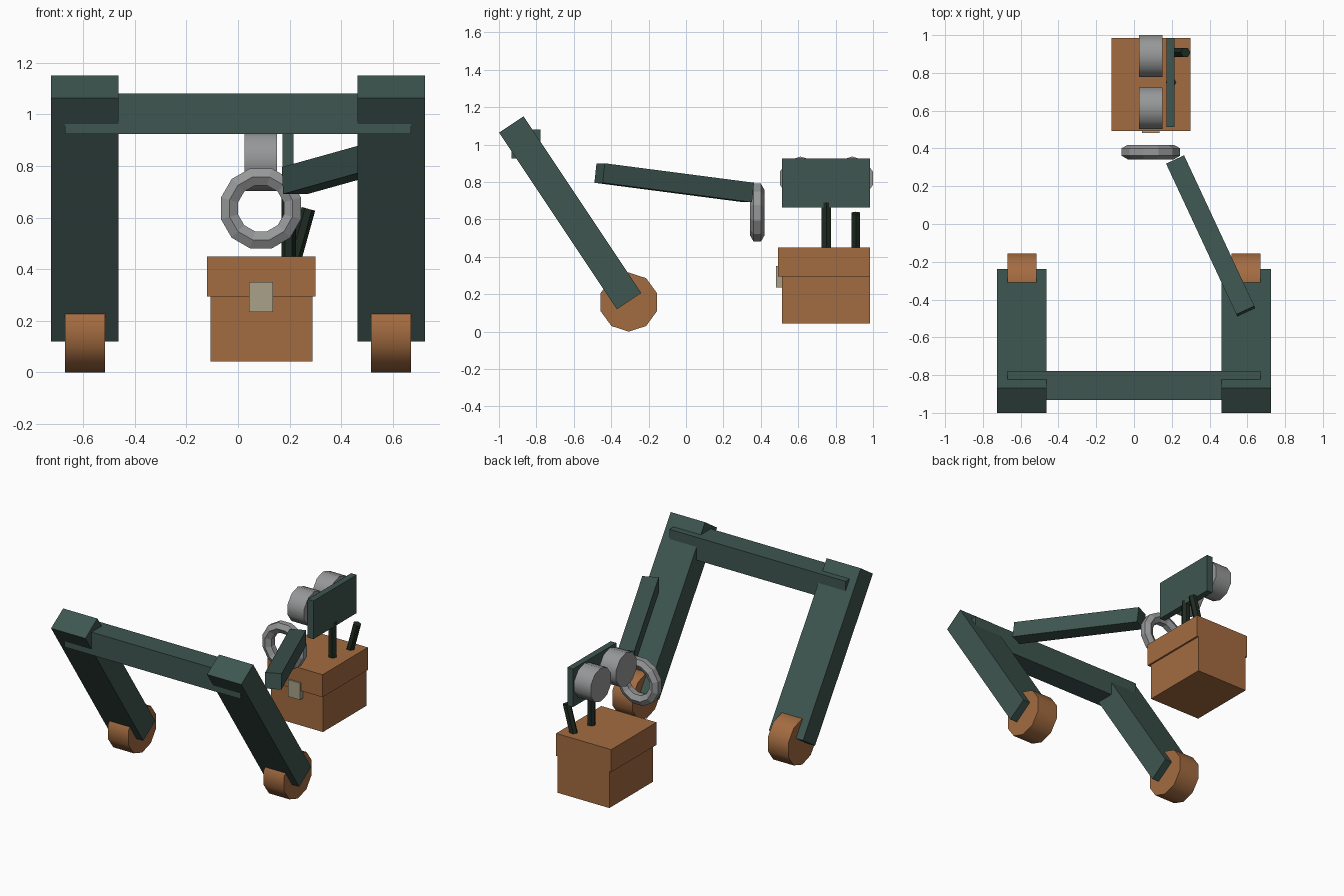
import bpy
import bmesh
import math
from mathutils import Matrix, Vector

cube = bpy.data.objects.get("Cube")
if cube:
    bpy.data.objects.remove(cube, do_unlink=True)


def srgb(r, g, b):
    lin = [(c / 255 / 12.92) if c < 10 else ((c / 255 + 0.055) / 1.055) ** 2.4 for c in (r, g, b)]
    return (*lin, 1.0)


def material(name, *rgb):
    mat = bpy.data.materials.new(name)
    mat.use_nodes = True
    mat.diffuse_color = srgb(*rgb)
    mat.node_tree.nodes["Principled BSDF"].inputs["Base Color"].default_value = srgb(*rgb)
    mat.node_tree.nodes["Principled BSDF"].inputs["Roughness"].default_value = 0.8
    return mat


GREEN = material("slate green", 62, 86, 80)
BROWN = material("copper brown", 164, 108, 65)
GREY = material("steel grey", 150, 151, 152)
TAN = material("pale brass", 170, 161, 137)
DARK = material("dark green", 31, 43, 33)


def finish(name, bm, mat, smooth=False):
    bmesh.ops.recalc_face_normals(bm, faces=bm.faces)
    mesh = bpy.data.meshes.new(name)
    bm.to_mesh(mesh)
    bm.free()
    mesh.materials.append(mat)
    obj = bpy.data.objects.new(name, mesh)
    bpy.context.collection.objects.link(obj)
    if smooth:
        bpy.ops.object.select_all(action='DESELECT')
        obj.select_set(True)
        bpy.context.view_layer.objects.active = obj
        bpy.ops.object.shade_smooth_by_angle(angle=math.radians(40))
    return obj


def box(name, mat, x, y, z):
    """Upright box from (low, high) ranges."""
    bm = bmesh.new()
    bmesh.ops.create_cube(bm, size=1)
    for v in bm.verts:
        v.co = [(r[0] + r[1]) / 2 + c * (r[1] - r[0]) for r, c in zip((x, y, z), v.co)]
    return finish(name, bm, mat)


def beam(name, mat, start, end, width, thick):
    """Box running between two points, with level sides."""
    start, end = Vector(start), Vector(end)
    along = (end - start).normalized()
    side = along.cross(Vector((0, 0, 1))).normalized()
    rot = Matrix((side, along, side.cross(along))).transposed().to_4x4()
    bm = bmesh.new()
    bmesh.ops.create_cube(bm, size=1)
    bmesh.ops.scale(bm, vec=(width, (end - start).length, thick), verts=bm.verts)
    bmesh.ops.transform(bm, matrix=Matrix.Translation((start + end) / 2) @ rot, verts=bm.verts)
    return finish(name, bm, mat)


def prism(name, mat, start, end, radius, sides, corner, smooth=False):
    """Regular prism between two points, with one corner towards a direction."""
    start, end = Vector(start), Vector(end)
    along = (end - start).normalized()
    u = Vector(corner)
    u = (u - along * u.dot(along)).normalized()
    w = along.cross(u)
    bm = bmesh.new()
    rings = []
    for p in (start, end):
        angles = [math.tau * i / sides for i in range(sides)]
        rings.append([bm.verts.new(p + radius * (u * math.cos(a) + w * math.sin(a))) for a in angles])
        bm.faces.new(rings[-1])
    for i in range(sides):
        j = (i + 1) % sides
        bm.faces.new((rings[0][i], rings[0][j], rings[1][j], rings[1][i]))
    return finish(name, bm, mat, smooth)


def torus(name, mat, centre, major, minor, segments, tube):
    """Faceted ring whose hole faces the front."""
    bm = bmesh.new()
    grid = []
    for i in range(segments):
        a = math.tau * (i + 0.5) / segments
        row = []
        for k in range(tube):
            t = math.tau * (k + 0.5) / tube
            r = (major + minor * math.cos(t)) / math.cos(math.pi / segments)
            offset = Vector((r * math.cos(a), minor * math.sin(t), r * math.sin(a)))
            row.append(bm.verts.new(Vector(centre) + offset))
        grid.append(row)
    for i in range(segments):
        n = (i + 1) % segments
        for k in range(tube):
            m = (k + 1) % tube
            bm.faces.new((grid[i][k], grid[n][k], grid[n][m], grid[i][m]))
    return finish(name, bm, mat)


UP = (0, 0, 1)
RIGHT = (1, 0, 0)

# Sloping frame with wheels
for label, s in (("left", 1), ("right", -1)):
    x = s * 0.594
    beam(label + "_leg", GREEN, (x, -0.934, 1.108), (x, -0.304, 0.163), 0.261, 0.157)
    prism(label + "_wheel", BROWN, (s * 0.515, -0.306, 0.158), (s * 0.671, -0.306, 0.158),
          0.158, 10, UP, True)
box("crossbar", GREEN, (-0.671, 0.671), (-0.932, -0.778), (0.925, 1.082))

# Arm and ring
beam("arm", GREEN, (0.592, -0.462, 0.848), (0.22, 0.336, 0.744), 0.105, 0.105)
torus("ring", GREY, (0.089, 0.381, 0.636), 0.122, 0.0385, 12, 6)

# Chest with lid and clasp
box("chest_base", BROWN, (-0.106, 0.288), (0.513, 0.985), (0.043, 0.3))
box("chest_lid", BROWN, (-0.12, 0.3), (0.492, 0.985), (0.294, 0.449))
box("clasp", TAN, (0.043, 0.135), (0.481, 0.515), (0.235, 0.351))

# Panel with two reels, on a post
box("panel", GREEN, (0.172, 0.215), (0.513, 0.985), (0.663, 0.926))
for label, y in (("front", 0.613), ("rear", 0.889)):
    prism(label + "_reel", GREY, (0.026, y, 0.82), (0.152, y, 0.82), 0.116, 10, UP, True)
prism("post", DARK, (0.196, 0.75, 0.42), (0.196, 0.75, 0.69), 0.028, 6, RIGHT)
prism("lever", DARK, (0.208, 0.908, 0.4), (0.273, 0.908, 0.634), 0.027, 6, RIGHT)
